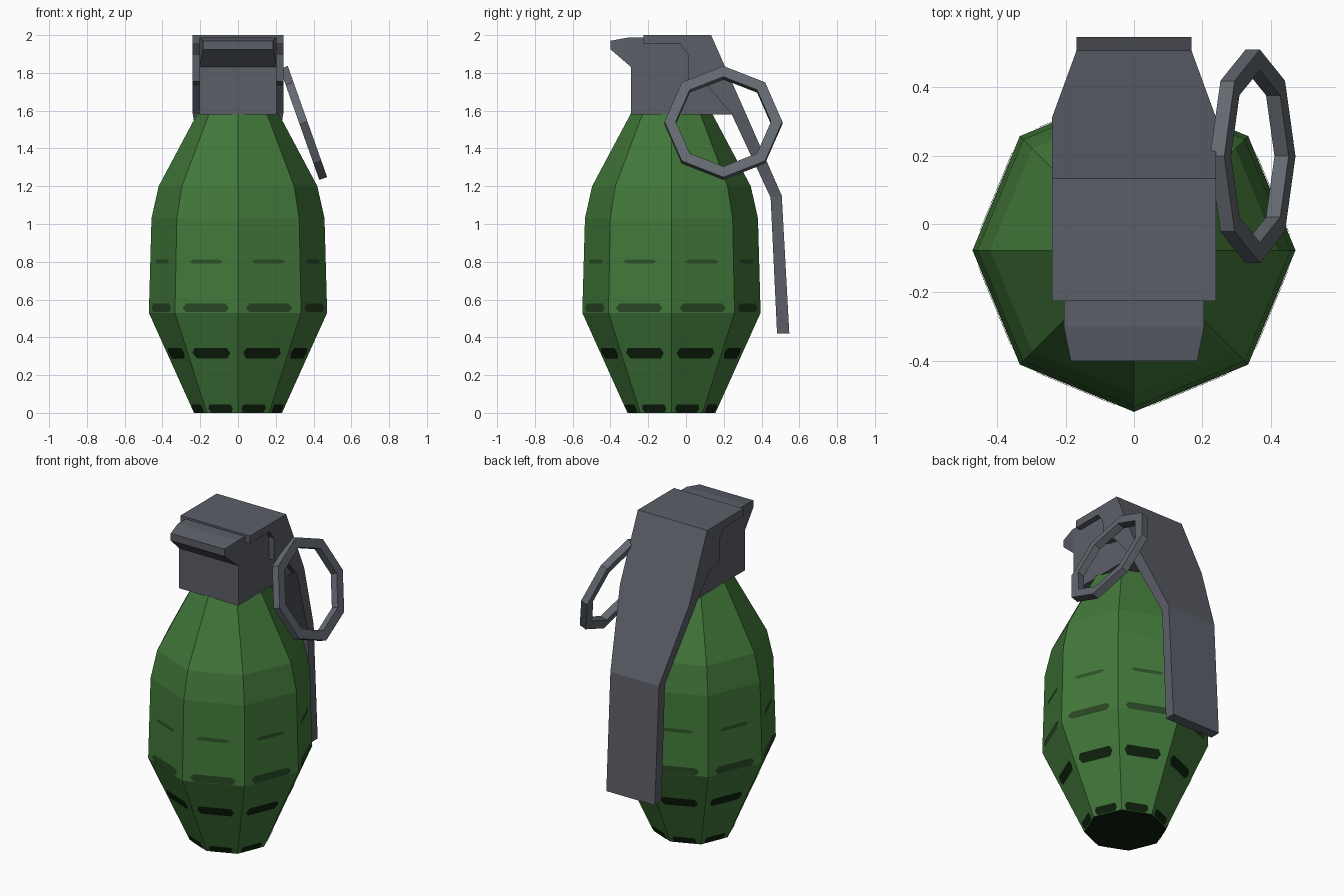
import bpy, bmesh, math
from mathutils import Vector

if "Cube" in bpy.data.objects:
    bpy.data.objects.remove(bpy.data.objects["Cube"])


def material(name, r, g, b):
    lin = [(c / 255 / 12.92) if c < 11 else ((c / 255 + 0.055) / 1.055) ** 2.4 for c in (r, g, b)]
    m = bpy.data.materials.new(name)
    m.diffuse_color = (*lin, 1)
    m.use_nodes = True
    m.node_tree.nodes["Principled BSDF"].inputs["Base Color"].default_value = m.diffuse_color
    return m


GREEN = material("body green", 66, 120, 58)
DASH_SOFT = material("soft dash green", 45, 82, 40)
DASH_DARK = material("dark dash green", 40, 70, 35)
BLACK_GREEN = material("black green", 14, 32, 12)
METAL = material("grey metal", 92, 95, 104)
RING = material("ring metal", 99, 105, 112)


def build(name, verts, faces, mats, fix_normals=True):
    bm = bmesh.new()
    vs = [bm.verts.new(v) for v in verts]
    for f in faces:
        bm.faces.new([vs[i] for i in f])
    if fix_normals:
        bmesh.ops.recalc_face_normals(bm, faces=bm.faces)
    me = bpy.data.meshes.new(name)
    bm.to_mesh(me)
    bm.free()
    for m in mats:
        me.materials.append(m)
    ob = bpy.data.objects.new(name, me)
    bpy.context.collection.objects.link(ob)
    return ob


def prism(name, pts, sides, mat):
    """Side outline of (y, z, half width), mirrored across x; sides lists the side faces."""
    n = len(pts)
    verts = [(s * w, y, z) for s in (-1, 1) for y, z, w in pts]
    faces = [(i, (i + 1) % n, (i + 1) % n + n, i + n) for i in range(n)]
    for s in sides:
        faces += [tuple(s), tuple(i + n for i in s)]
    return build(name, verts, faces, [mat])


# Body: eight-sided turned profile (radius, height)
SIDES, CY = 8, -0.077
PROFILE = [(0.233, 0), (0.472, 0.53), (0.458, 1.03), (0.42, 1.2), (0.215, 1.585)]


def on_body(r, z, k):
    a = k * 2 * math.pi / SIDES
    return Vector((r * math.cos(a), CY + r * math.sin(a), z))


verts = [on_body(r, z, k) for r, z in PROFILE for k in range(SIDES)]
faces = [(j * SIDES + k, j * SIDES + (k + 1) % SIDES,
          (j + 1) * SIDES + (k + 1) % SIDES, (j + 1) * SIDES + k)
         for j in range(len(PROFILE) - 1) for k in range(SIDES)]
faces += [range(SIDES), range(len(verts) - SIDES, len(verts))]
body = build("body", verts, faces, [GREEN, BLACK_GREEN])
for p in body.data.polygons:
    p.material_index = int(p.normal.z < -0.9)


# Dashes: thin painted marks on every body side
def radius(z):
    for (r0, z0), (r1, z1) in zip(PROFILE, PROFILE[1:]):
        if z <= z1:
            return r0 + (r1 - r0) * (z - z0) / (z1 - z0)


def dash_row(name, z0, z1, t0, t1, mat):
    verts, faces = [], []
    zm, e = (z0 + z1) / 2, 0.06
    outline = [(t0 + e, z0), (t1 - e, z0), (t1, zm), (t1 - e, z1), (t0 + e, z1), (t0, zm)]
    for k in range(SIDES):
        pts = [on_body(radius(z), z, k).lerp(on_body(radius(z), z, k + 1), t) for t, z in outline]
        nrm = (pts[1] - pts[0]).cross(pts[3] - pts[1]).normalized()
        faces.append(range(len(verts), len(verts) + 6))
        verts += [p + nrm * 0.003 for p in pts]
    build(name, verts, faces, [mat], False)


dash_row("upper_dashes", 0.79, 0.812, 0.22, 0.76, DASH_SOFT)
dash_row("middle_dashes", 0.533, 0.578, 0.12, 0.86, DASH_DARK)
dash_row("lower_dashes", 0.29, 0.345, 0.1, 0.85, BLACK_GREEN)
dash_row("bottom_dashes", 0.003, 0.045, 0.1, 0.85, BLACK_GREEN)

# Fuze block with the overhanging nose at the front
W = 0.205
prism("fuze_head", [(-0.29, 1.58, W), (-0.29, 1.83, W), (-0.40, 1.925, 0.185), (-0.40, 1.97, 0.185),
                    (-0.30, 1.988, W), (-0.1, 1.988, W), (0.1, 1.97, W), (0.25, 1.58, W)],
      [(1, 2, 3, 4), (0, 1, 4, 5, 6, 7)], METAL)

# Safety lever: cap over the fuze, taper, then a straight tail
W, N = 0.24, 0.168
prism("safety_lever", [(-0.225, 2.0, W), (0.133, 2.0, W), (0.31, 1.6, W), (0.507, 1.15, N),
                       (0.547, 0.42, N), (0.482, 0.42, N), (0.448, 1.14, N), (0.24, 1.585, W),
                       (0.11, 1.735, W), (0.015, 1.755, W), (0.01, 1.895, W),
                       (-0.03, 1.953, W), (-0.225, 1.953, W)],
      [(0, 1, 2, 7, 8, 9, 10, 11, 12), (2, 3, 6, 7), (3, 4, 5, 6)], METAL)

# Pull ring: tilted octagon with a square section
tilt = math.radians(19.5)
down = Vector((math.sin(tilt), 0, -math.cos(tilt)))
out = Vector((math.cos(tilt), 0, math.sin(tilt)))
centre = Vector((0.347, 0.198, 1.535))
verts, faces = [], []
for k in range(8):
    a = k * math.pi / 4
    d = Vector((0, 1, 0)) * math.cos(a) + down * math.sin(a)
    verts += [centre + d * r + out * h for r, h in
              ((0.312, -0.022), (0.312, 0.022), (0.252, 0.022), (0.252, -0.022))]
    for i in range(4):
        j, m = (i + 1) % 4, (k + 1) % 8
        faces.append((4 * k + i, 4 * k + j, 4 * m + j, 4 * m + i))
build("pull_ring", verts, faces, [RING])
